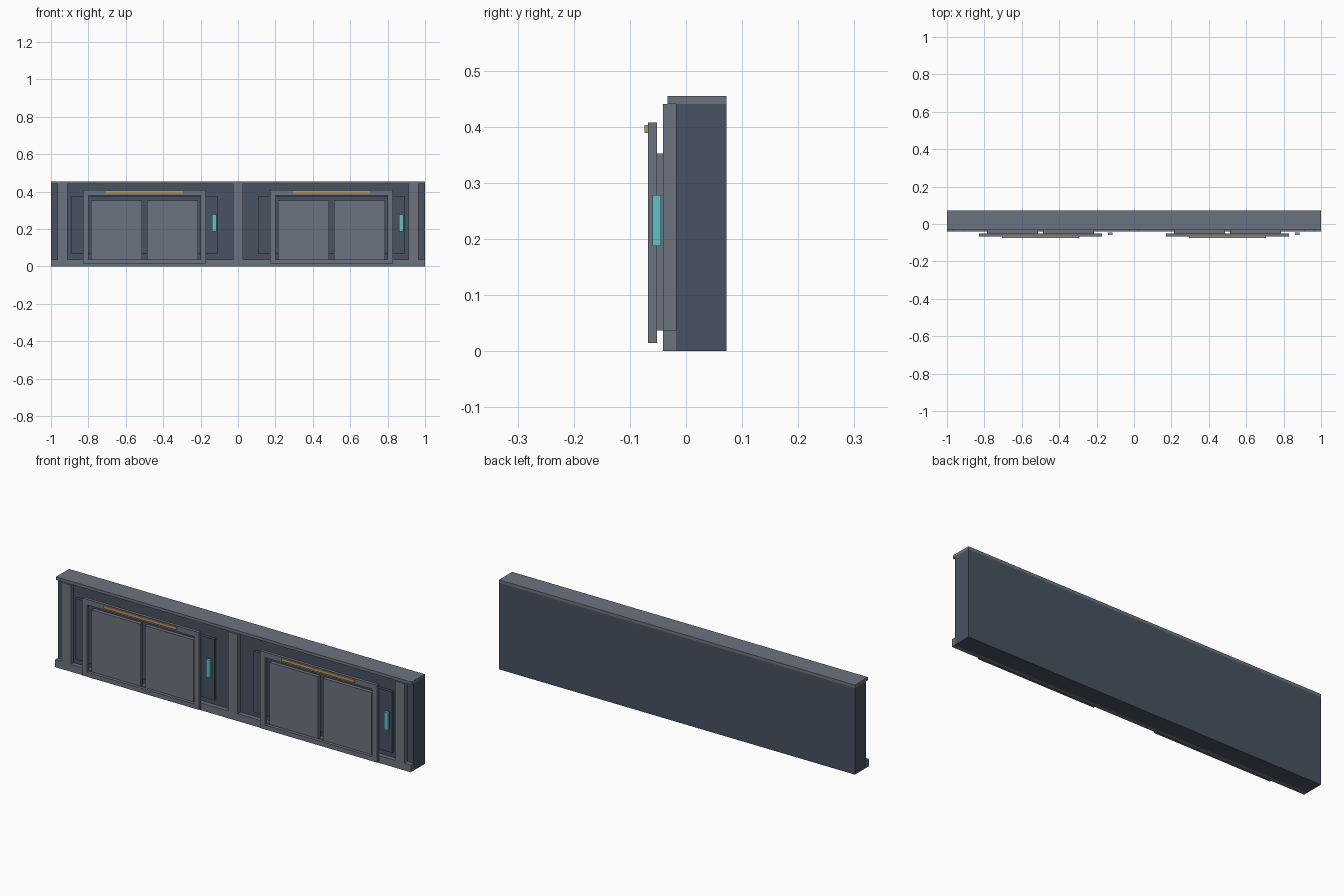
import bpy

cube = bpy.data.objects.get("Cube")
if cube:
    bpy.data.objects.remove(cube, do_unlink=True)


def material(name, *rgb):
    linear = [((c / 255 + 0.055) / 1.055) ** 2.4 for c in rgb] + [1.0]
    mat = bpy.data.materials.new(name)
    mat.use_nodes = True
    mat.diffuse_color = linear
    mat.node_tree.nodes["Principled BSDF"].inputs["Base Color"].default_value = linear
    return mat


DARK = material("dark slate", 71, 82, 96)
LIGHT = material("light slate", 108, 116, 128)
AMBER = material("amber", 200, 150, 80)
TEAL = material("teal", 96, 194, 202)


def box(name, mat, x, y, z):
    """Box from (low, high) ranges along each axis."""
    bpy.ops.mesh.primitive_cube_add(size=1, location=[sum(r) / 2 for r in (x, y, z)])
    obj = bpy.context.object
    obj.name = name
    obj.scale = [r[1] - r[0] for r in (x, y, z)]
    bpy.ops.object.transform_apply(location=False, rotation=False, scale=True)
    obj.data.materials.append(mat)
    return obj


# Wall body, cap and plinth
box("wall_body", DARK, (-1, 1), (-0.018, 0.072), (0, 0.44))
box("top_cap", LIGHT, (-1, 1), (-0.033, 0.072), (0.44, 0.455))
box("plinth", LIGHT, (-1, 1), (-0.041, -0.018), (0, 0.037))

# Pilasters at the ends and the middle
for name, cx in (("right", -0.938), ("middle", 0), ("left", 0.938)):
    box(name + "_pilaster", LIGHT, (cx - 0.027, cx + 0.027),
        (-0.041, -0.018), (0.037, 0.44))

# Two identical door bays
FRAME_Y = (-0.068, -0.052)
for side, cx in (("right", -0.5), ("left", 0.5)):
    def part(name, mat, x0, x1, y, z):
        box(side + "_" + name, mat, (cx + x0, cx + x1), y, z)

    part("backing_panel", DARK, -0.39, 0.39, (-0.033, -0.018), (0.065, 0.375))

    # Door leaves
    for leaf, sign in (("first", -1), ("second", 1)):
        x0, x1 = sorted((sign * 0.013, sign * 0.286))
        part(leaf + "_door_leaf", LIGHT, x0, x1, (-0.052, -0.033), (0.037, 0.352))

    # Raised door frame
    for post, sign in (("first", -1), ("second", 1)):
        x0, x1 = sorted((sign * 0.3, sign * 0.328))
        part(post + "_frame_post", LIGHT, x0, x1, FRAME_Y, (0.014, 0.407))
    part("frame_header", LIGHT, -0.3, 0.3, FRAME_Y, (0.379, 0.407))
    part("frame_sill", LIGHT, -0.3, 0.3, FRAME_Y, (0.014, 0.037))

    # Lamp strip and control pad
    part("lamp_strip", AMBER, -0.205, 0.205, (-0.074, -0.068), (0.389, 0.403))
    part("control_pad", TEAL, 0.362, 0.384, (-0.06, -0.045), (0.187, 0.278))
